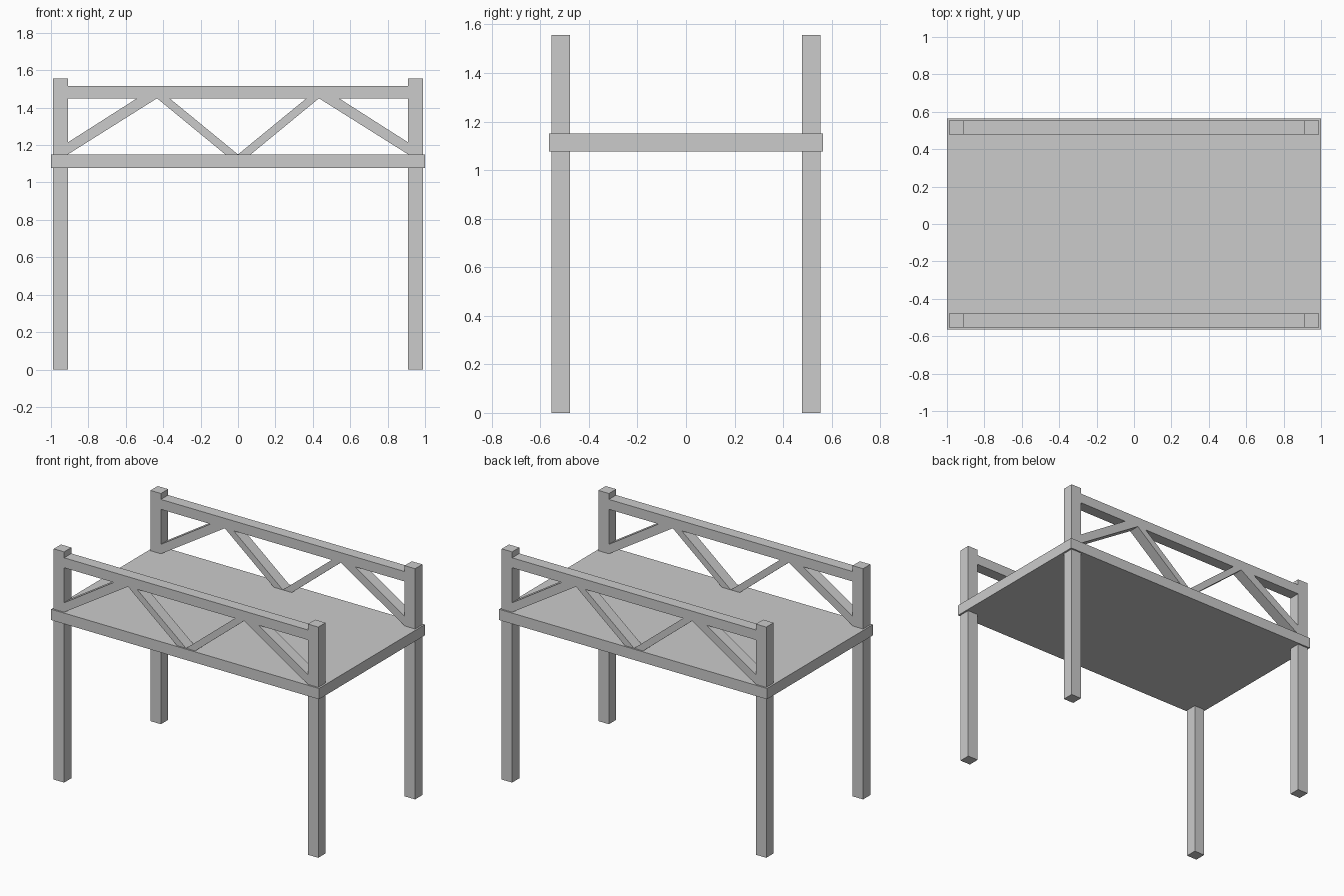
import bpy
from math import pi

if "Cube" in bpy.data.objects:
    bpy.data.objects.remove(bpy.data.objects["Cube"])

DECK_TOP, RAIL_LOW, RAIL_TOP, POST_TOP = 1.15, 1.45, 1.517, 1.557

# Deck slab
bpy.ops.mesh.primitive_cube_add(size=1, location=(0, 0, (1.077 + DECK_TOP) / 2))
deck = bpy.context.object
deck.name = "deck"
deck.scale = (2, 1.13, DECK_TOP - 1.077)


def flip(points):
    """The same points mirrored in x, in reverse order."""
    return [(-x, z) for x, z in reversed(points)]


# Left half of the side outline: post, rail end and lower edges of the braces
left = [(0, RAIL_TOP), (-0.91, RAIL_TOP), (-0.91, POST_TOP), (-0.988, POST_TOP),
        (-0.988, 0), (-0.91, 0), (-0.91, DECK_TOP), (-0.433, RAIL_LOW),
        (-0.068, DECK_TOP), (-0.068, DECK_TOP - 0.03)]
outline = left + flip(left[1:])

# Openings above the braces
side_gap = [(-0.91, 1.214), (-0.91, RAIL_LOW), (-0.54, RAIL_LOW)]
middle_gap = [(-0.366, RAIL_LOW), (0.366, RAIL_LOW), (0, DECK_TOP)]


def side_frame(name, y):
    """Two posts, top rail and zigzag braces as one extruded profile."""
    curve = bpy.data.curves.new(name, 'CURVE')
    curve.dimensions = '2D'
    curve.fill_mode = 'BOTH'
    curve.extrude = 0.0385
    for points in (outline, side_gap, flip(side_gap), middle_gap):
        spline = curve.splines.new('POLY')
        spline.points.add(len(points) - 1)
        for p, (x, z) in zip(spline.points, points):
            p.co = (x, z, 0, 1)
        spline.use_cyclic_u = True
        spline.use_smooth = False
    frame = bpy.data.objects.new(name, curve)
    bpy.context.collection.objects.link(frame)
    frame.location.y = y
    frame.rotation_euler.x = pi / 2
    bpy.ops.object.select_all(action='DESELECT')
    frame.select_set(True)
    bpy.context.view_layer.objects.active = frame
    bpy.ops.object.convert(target='MESH')


side_frame("front_side_frame", -0.516)
side_frame("back_side_frame", 0.516)
